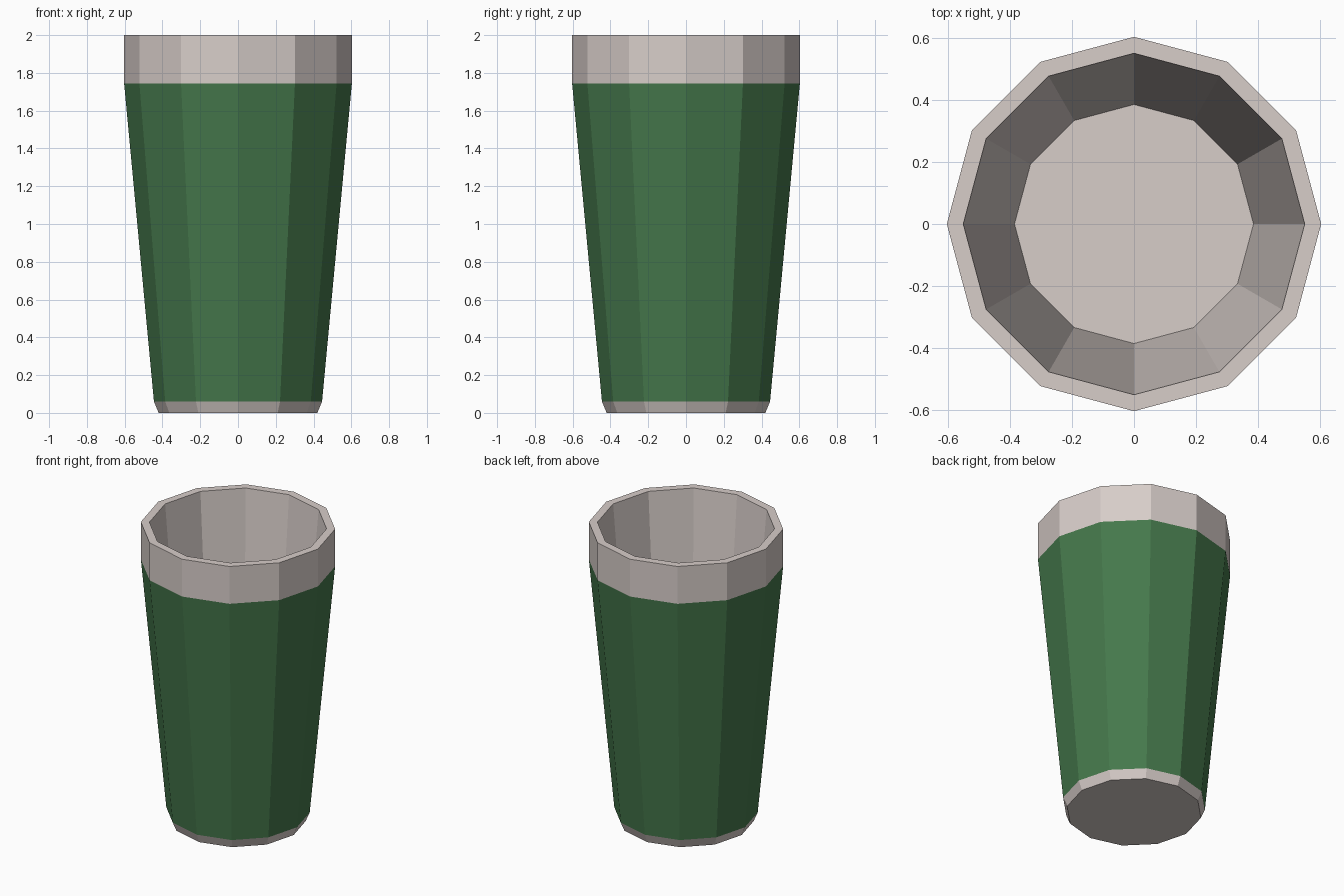
import bpy, bmesh, math

if "Cube" in bpy.data.objects:
    bpy.data.objects.remove(bpy.data.objects["Cube"])

SIDES = 12


def material(name, rgb):
    m = bpy.data.materials.new(name)
    m.diffuse_color = (*rgb, 1.0)
    m.use_nodes = True
    m.node_tree.nodes["Principled BSDF"].inputs["Base Color"].default_value = m.diffuse_color
    return m


cream = material("warm_grey", (0.68, 0.61, 0.584))
green = material("green_sleeve", (0.060, 0.188, 0.072))

# Cup profile (radius, height): outer foot, up to the rim, down the inside
profile = [(0.42, 0.0), (0.445, 0.06), (0.603, 1.745), (0.603, 2.0),
           (0.55, 2.0), (0.385, 0.06)]

bm = bmesh.new()
rings = [[bm.verts.new((r * math.cos(2 * math.pi * i / SIDES),
                        r * math.sin(2 * math.pi * i / SIDES), z))
          for i in range(SIDES)] for r, z in profile]

# Walls; the tapered outer band is the green sleeve
for k, (a, b) in enumerate(zip(rings, rings[1:])):
    for i in range(SIDES):
        j = (i + 1) % SIDES
        face = bm.faces.new((a[i], a[j], b[j], b[i]))
        face.material_index = 1 if k == 1 else 0

# Underside and inner floor
bm.faces.new(rings[0][::-1])
bm.faces.new(rings[-1])
bmesh.ops.recalc_face_normals(bm, faces=bm.faces)

mesh = bpy.data.meshes.new("cup")
bm.to_mesh(mesh)
bm.free()
mesh.materials.append(cream)
mesh.materials.append(green)
bpy.context.collection.objects.link(bpy.data.objects.new("cup", mesh))
